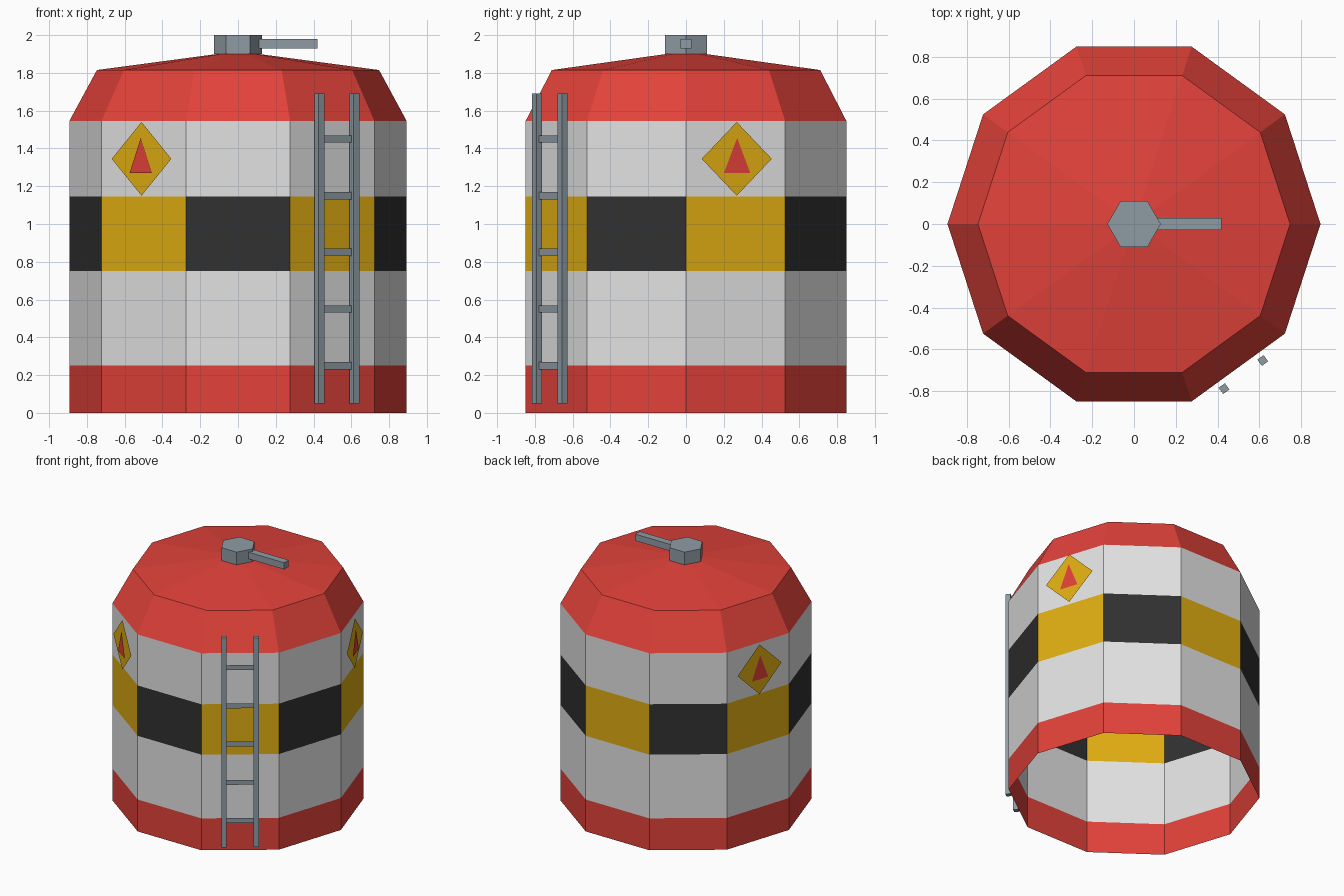
import bpy
import bmesh
from math import cos, sin, pi, radians
from mathutils import Matrix

cube = bpy.data.objects.get("Cube")
if cube:
    bpy.data.objects.remove(cube, do_unlink=True)


def material(name, rgb):
    linear = [((c / 255 + 0.055) / 1.055) ** 2.4 for c in rgb] + [1.0]
    mat = bpy.data.materials.new(name)
    mat.use_nodes = True
    mat.diffuse_color = linear
    mat.node_tree.nodes["Principled BSDF"].inputs["Base Color"].default_value = linear
    return mat


RED = material("red paint", (226, 66, 58))
WHITE = material("white paint", (226, 226, 226))
YELLOW = material("yellow paint", (224, 173, 18))
BLACK = material("black paint", (49, 49, 49))
STEEL = material("grey steel", (143, 156, 164))


def add_object(name, bm, *mats):
    mesh = bpy.data.meshes.new(name)
    bm.to_mesh(mesh)
    bm.free()
    for mat in mats:
        mesh.materials.append(mat)
    obj = bpy.data.objects.new(name, mesh)
    bpy.context.collection.objects.link(obj)
    return obj


def side_frame(angle, radius):
    """Local x runs along the wall, y points inwards, z is up."""
    a = radians(angle)
    return Matrix.Translation((radius * cos(a), radius * sin(a), 0)) @ Matrix.Rotation(a + pi / 2, 4, "Z")


def box(name, size, centre, mat, frame=Matrix()):
    bm = bmesh.new()
    bmesh.ops.create_cube(bm, size=1)
    bmesh.ops.transform(bm, verts=bm.verts,
                        matrix=frame @ Matrix.Translation(centre) @ Matrix.Diagonal((*size, 1)))
    add_object(name, bm, mat)


def plate(name, outline, mat, frame):
    bm = bmesh.new()
    bm.faces.new([bm.verts.new(frame @ Matrix.Translation((x, 0, z)).translation) for x, z in outline])
    add_object(name, bm, mat)


# Tank: ten-sided shell, open underneath, painted in bands
SIDES = 10
profile = [(0.893, 0), (0.893, 0.25), (0.893, 0.75), (0.893, 1.145),
           (0.893, 1.545), (0.747, 1.815), (0.11, 1.9)]
bands = [0, 1, None, 1, 0, 0]
bm = bmesh.new()
rings = [[bm.verts.new((r * cos(2 * pi * k / SIDES), r * sin(2 * pi * k / SIDES), z))
          for k in range(SIDES)] for r, z in profile]
for low, high, band in zip(rings, rings[1:], bands):
    for k in range(SIDES):
        n = (k + 1) % SIDES
        face = bm.faces.new((low[k], low[n], high[n], high[k]))
        face.material_index = 2 + k % 2 if band is None else band
bm.faces.new(rings[-1])
add_object("tank", bm, RED, WHITE, YELLOW, BLACK)

# Hexagonal cap with its handle
bm = bmesh.new()
bmesh.ops.create_cone(bm, cap_ends=True, segments=6, radius1=0.128, radius2=0.128, depth=0.1,
                      matrix=Matrix.Translation((0, 0, 1.95)) @ Matrix.Rotation(pi / 2, 4, "Z"))
# Point two corners along x
first = max(bm.verts, key=lambda v: v.co.x).co
if abs(first.y) > 0.01:
    bmesh.ops.rotate(bm, verts=bm.verts, matrix=Matrix.Rotation(pi / 6, 3, "Z"))
add_object("hatch_cap", bm, STEEL)
box("hatch_handle", (0.34, 0.056, 0.052), (0.25, 0, 1.954), STEEL)

# Ladder
ladder = side_frame(306, 0.891)
for side, x in (("left", 0.1145), ("right", -0.1145)):
    box("ladder_rail_" + side, (0.037, 0.037, 1.64), (x, 0, 0.87), STEEL, ladder)
for i in range(5):
    z = 0.25 + 0.3 * i
    plate(f"ladder_rung_{i + 1}", [(-0.1, z - 0.019), (0.1, z - 0.019), (0.1, z + 0.019), (-0.1, z + 0.019)],
          STEEL, ladder)

# Warning signs: diamond plate with a red flame triangle
for place, angle in (("left", 18), ("back", 162), ("front", 234)):
    plate("sign_diamond_" + place, [(0, 1.15), (0.195, 1.345), (0, 1.54), (-0.195, 1.345)],
          YELLOW, side_frame(angle, 0.869))
    plate("sign_flame_" + place, [(-0.073, 1.27), (0.073, 1.27), (0, 1.455)],
          RED, side_frame(angle, 0.876))
